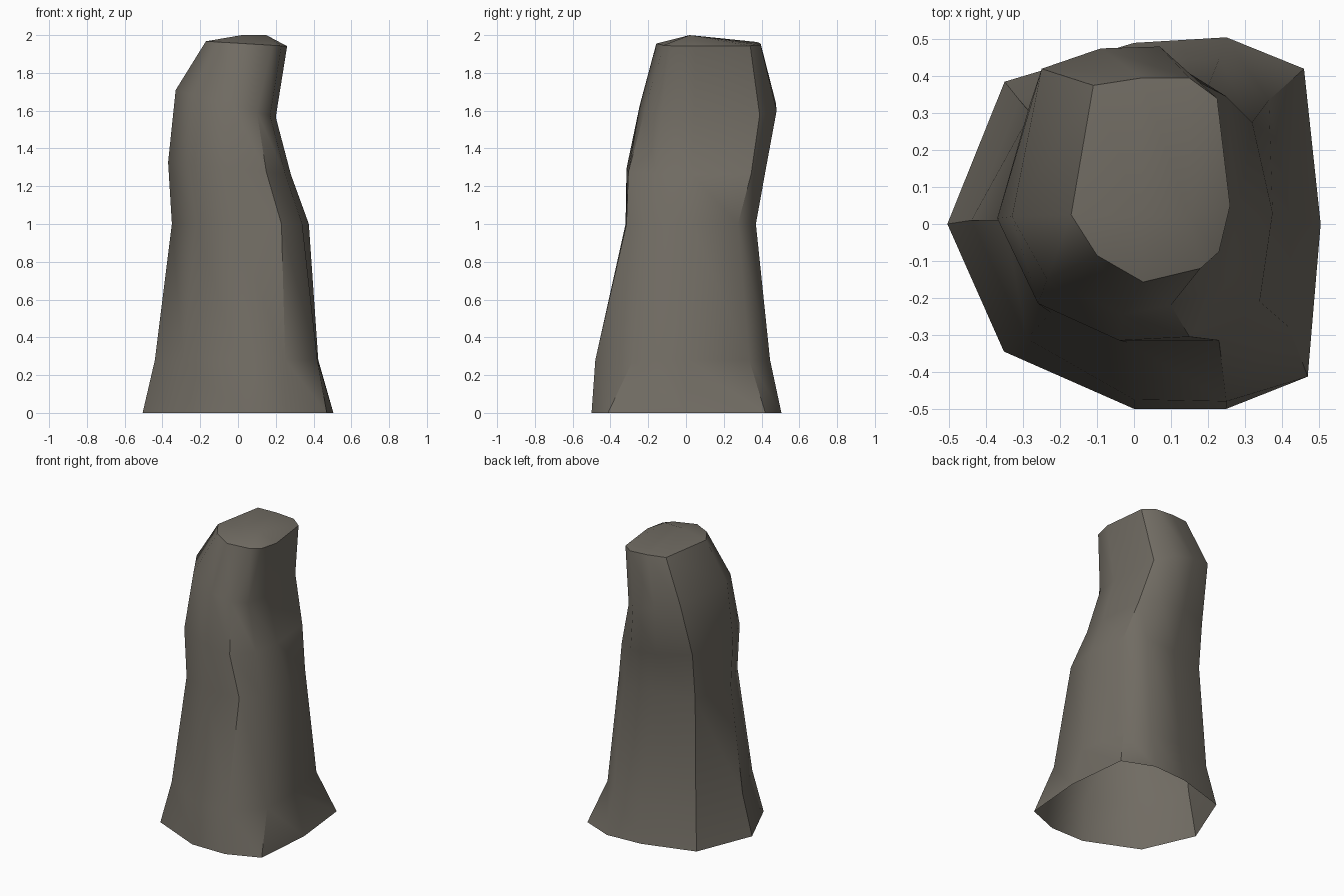
import bpy, bmesh

if "Cube" in bpy.data.objects:
    bpy.data.objects.remove(bpy.data.objects["Cube"])

stone = bpy.data.materials.new("warm grey stone")
stone.diffuse_color = (0.165, 0.15, 0.125, 1)
stone.use_nodes = True
stone.node_tree.nodes["Principled BSDF"].inputs["Base Color"].default_value = stone.diffuse_color

# Cross-sections: height, tilt along x, then ten points from the left side
# round the back, right and front
rings = [
    (0.0, 0.0, [(-.505, 0), (-.35, .385), (0, .49), (.25, .505), (.46, .42),
                (.505, 0), (.47, -.413), (.25, -.5), (0, -.5), (-.352, -.345)]),
    (0.28, 0.0, [(-.44, .01), (-.31, .335), (0, .44), (.23, .445), (.365, .335),
                 (.425, 0), (.42, -.28), (.25, -.48), (0, -.475), (-.29, -.31)]),
    (1.0, 0.0, [(-.35, .01), (-.28, .30), (-.02, .365), (.2, .37), (.32, .275),
                (.375, .03), (.34, -.21), (.23, -.315), (-.02, -.32), (-.225, -.24)]),
    (1.29, -.1, [(-.37, .015), (-.28, .33), (-.06, .415), (.13, .42), (.25, .345),
                 (.28, .03), (.25, -.16), (.15, -.305), (-.04, -.315), (-.26, -.215)]),
    (1.62, -.27, [(-.33, .02), (-.25, .42), (-.09, .475), (.07, .48), (.165, .39),
                  (.2, .04), (.17, -.13), (.1, -.22), (-.03, -.245), (-.235, -.15)]),
    (1.957, -.06, [(-.17, .025), (-.11, .375), (.02, .395), (.15, .395), (.225, .34),
                   (.26, .05), (.23, -.075), (.18, -.12), (.025, -.157), (-.1, -.085)]),
]

bm = bmesh.new()
loops = [[bm.verts.new((x, y, z + tilt * x)) for x, y in pts] for z, tilt, pts in rings]
n = 10

# Side walls, open underneath
for a, b in zip(loops, loops[1:]):
    for i in range(n):
        j = (i + 1) % n
        bm.faces.new((a[i], b[i], b[j], a[j]))

# Slightly domed top with a short ridge
p = bm.verts.new((.02, .02, 2.0))
q = bm.verts.new((.15, .02, 2.0))
top = loops[-1]
for i in range(n):
    j = (i + 1) % n
    near = [q if 3 <= k <= 7 else p for k in (i, j)]
    if near[0] is near[1]:
        bm.faces.new((top[i], near[0], top[j]))
    else:
        bm.faces.new((top[i], near[0], near[1], top[j]))
bmesh.ops.recalc_face_normals(bm, faces=bm.faces)

mesh = bpy.data.meshes.new("stone_pillar")
bm.to_mesh(mesh)
bm.free()
mesh.materials.append(stone)
obj = bpy.data.objects.new("stone_pillar", mesh)
bpy.context.collection.objects.link(obj)

# Soft shading with sharp ridges
bpy.context.view_layer.objects.active = obj
obj.select_set(True)
bpy.ops.object.shade_smooth_by_angle(angle=0.75)
